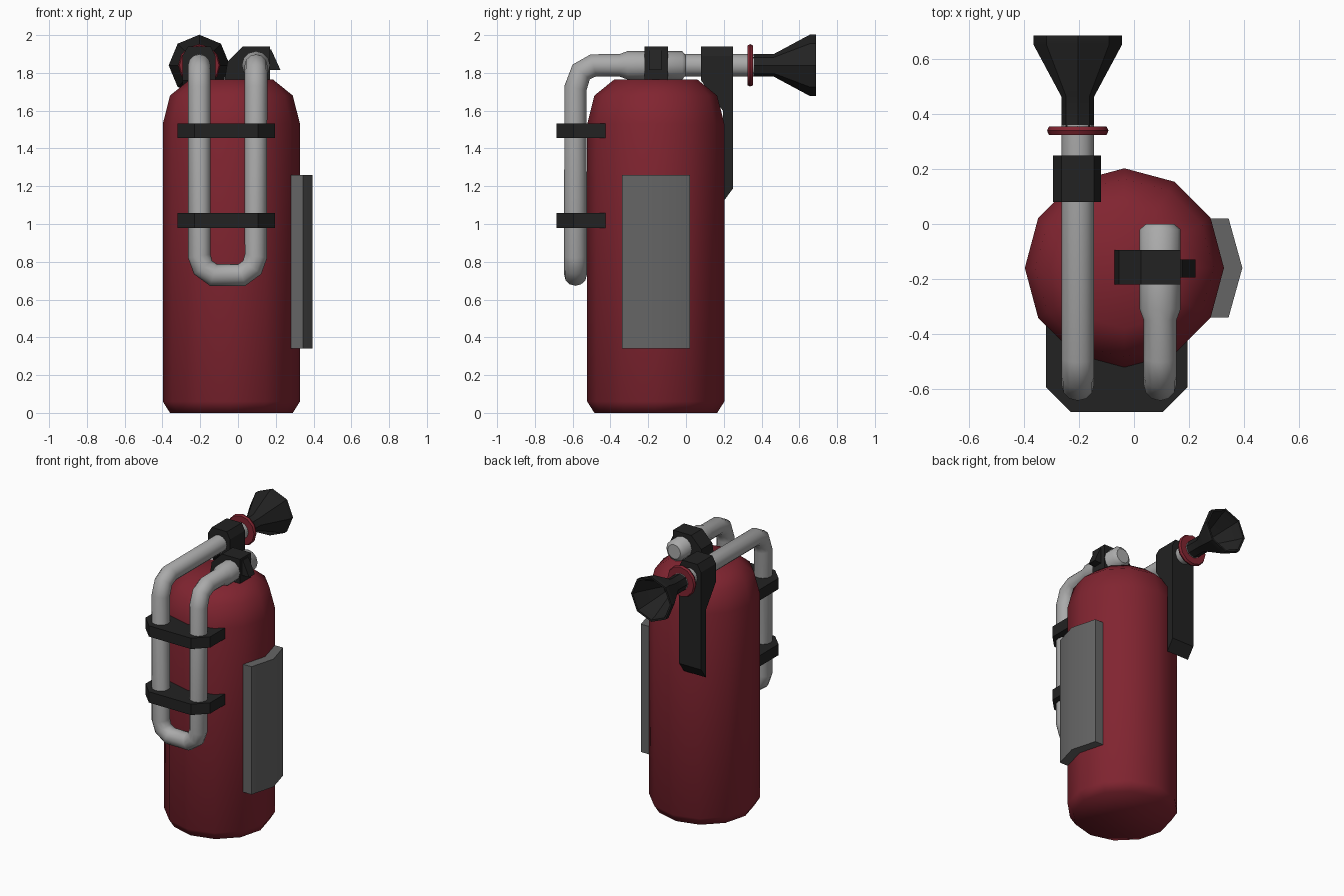
import bpy, bmesh, math
from mathutils import Vector

cube = bpy.data.objects.get("Cube")
if cube:
    bpy.data.objects.remove(cube, do_unlink=True)


def material(name, colour):
    mat = bpy.data.materials.new(name)
    mat.use_nodes = True
    mat.diffuse_color = (*colour, 1)
    mat.node_tree.nodes["Principled BSDF"].inputs["Base Color"].default_value = (*colour, 1)
    return mat


RED = material("deep red", (0.22, 0.018, 0.03))
BLACK = material("black rubber", (0.016, 0.016, 0.016))
STEEL = material("light steel", (0.40, 0.40, 0.40))
GREY = material("label grey", (0.13, 0.13, 0.13))


def finish(obj, mat, angle=None):
    obj.data.materials.append(mat)
    if angle:
        bpy.ops.object.select_all(action="DESELECT")
        obj.select_set(True)
        bpy.context.view_layer.objects.active = obj
        bpy.ops.object.shade_smooth_by_angle(angle=math.radians(angle))
    return obj


def from_bmesh(name, bm, mat, angle=None):
    bmesh.ops.recalc_face_normals(bm, faces=bm.faces[:])
    mesh = bpy.data.meshes.new(name)
    bm.to_mesh(mesh)
    bm.free()
    obj = bpy.data.objects.new(name, mesh)
    bpy.context.collection.objects.link(obj)
    return finish(obj, mat, angle)


def prism(name, outline, axis, low, high, mat, angle=None):
    """Extrude a flat outline along one axis; outline uses the other two axes in order."""
    def place(p, d):
        co = list(p)
        co.insert("xyz".index(axis), d)
        return co
    bm = bmesh.new()
    face = bm.faces.new([bm.verts.new(place(p, low)) for p in outline])
    top = bmesh.ops.extrude_face_region(bm, geom=[face])["geom"]
    shift = Vector(place((0, 0), high - low))
    bmesh.ops.translate(bm, vec=shift, verts=[g for g in top if isinstance(g, bmesh.types.BMVert)])
    return from_bmesh(name, bm, mat, angle)


def lathe(name, profile, axis, centre, sides, mat, angle):
    """Turn (radius, height) points around the z or y axis through centre."""
    bm = bmesh.new()
    rings = []
    for r, h in profile:
        ring = []
        for i in range(sides):
            a = math.tau * i / sides
            u, v = r * math.cos(a), r * math.sin(a)
            offset = (u, v, h) if axis == "z" else (u, h, v)
            ring.append(bm.verts.new(Vector(centre) + Vector(offset)))
        rings.append(ring)
    for a, b in zip(rings, rings[1:]):
        for i in range(sides):
            j = (i + 1) % sides
            bm.faces.new((a[i], a[j], b[j], b[i]))
    bm.faces.new(rings[0])
    bm.faces.new(rings[-1])
    return from_bmesh(name, bm, mat, angle)


def pipe(name, points, radius, mat):
    """Sweep a round tube along (x, y, z, thickness factor) points."""
    curve = bpy.data.curves.new(name, "CURVE")
    curve.dimensions = "3D"
    curve.bevel_depth = radius
    curve.bevel_resolution = 4
    curve.use_fill_caps = True
    spline = curve.splines.new("POLY")
    spline.points.add(len(points) - 1)
    for p, (x, y, z, f) in zip(spline.points, points):
        p.co = (x, y, z, 1)
        p.radius = f
    obj = bpy.data.objects.new(name, curve)
    bpy.context.collection.objects.link(obj)
    bpy.ops.object.select_all(action="DESELECT")
    obj.select_set(True)
    bpy.context.view_layer.objects.active = obj
    bpy.ops.object.convert(target="MESH")
    return finish(bpy.context.object, mat, 60)


# Tank body
TANK_X, TANK_Y = -0.035, -0.16
lathe("tank", [(0.325, 0), (0.363, 0.06), (0.363, 1.53), (0.325, 1.68), (0.22, 1.765)],
      "z", (TANK_X, TANK_Y, 0), 12, RED, 80)

# Hose: valve outlet, down the front, round the bend and back over the top
LEFT, RIGHT, FRONT, TOP = 0.095, -0.205, -0.585, 1.84
shoulder = [(-0.49, TOP), (-0.555, 1.805), (FRONT, 1.72)]
valve = [(0, 0.85), (-0.02, 1.25), (-0.31, 1.25), (-0.35, 1)]
path = [(LEFT, y, TOP, f) for y, f in valve]
path += [(LEFT, y, z, 1) for y, z in shoulder]
path += [(x, FRONT, z, 1) for x, z in
         [(LEFT, 0.83), (0.075, 0.77), (0.02, 0.73), (-0.13, 0.73), (-0.185, 0.77), (RIGHT, 0.83)]]
path += [(RIGHT, y, z, 1) for y, z in reversed(shoulder)]
path += [(RIGHT, 0.36, TOP, 1)]
pipe("hose", path, 0.06, STEEL)

# Straps holding the hose to the tank
strap = [(-0.32, -0.34), (-0.32, -0.595), (-0.23, -0.685),
         (0.105, -0.685), (0.195, -0.595), (0.195, -0.34)]
for name, z in (("upper_strap", 1.455), ("lower_strap", 0.98)):
    prism(name, strap, "z", z, z + 0.078, BLACK)

# Valve clamp and its small lever
prism("valve_clamp", [(-0.075, 1.74), (-0.055, 1.86), (0.025, 1.94), (0.17, 1.94), (0.17, 1.74)],
      "y", -0.22, -0.095, BLACK)
prism("valve_lever", [(0.16, 1.925), (0.175, 1.925), (0.225, 1.815), (0.16, 1.815)],
      "y", -0.195, -0.13, BLACK)

# Rear holder: chamfered head and a long back plate
prism("holder_head", [(-0.295, 1.76), (-0.295, 1.89), (-0.265, 1.94),
                      (-0.145, 1.94), (-0.12, 1.89), (-0.12, 1.76)], "y", 0.08, 0.25, BLACK)
prism("holder_plate", [(0.08, 1.76), (0.25, 1.76), (0.25, 1.19), (0.195, 1.115),
                       (0.195, 1.6)], "x", -0.295, -0.12, BLACK)

# Collar and hollow horn
nozzle = (RIGHT, 0, TOP)
lathe("collar", [(0.055, 0.325), (0.105, 0.325), (0.112, 0.34), (0.105, 0.355), (0.055, 0.355)],
      "y", nozzle, 12, RED, 40)
lathe("horn", [(0.06, 0.35), (0.06, 0.465), (0.162, 0.655), (0.162, 0.687),
               (0.148, 0.687), (0.14, 0.65), (0.05, 0.48)], "y", nozzle, 8, BLACK, 40)

# Curved label plate on the side
prism("label_plate", [(0.27, -0.34), (0.345, -0.34), (0.395, -0.16), (0.345, 0.02), (0.27, 0.02)],
      "z", 0.34, 1.26, GREY, 40)
